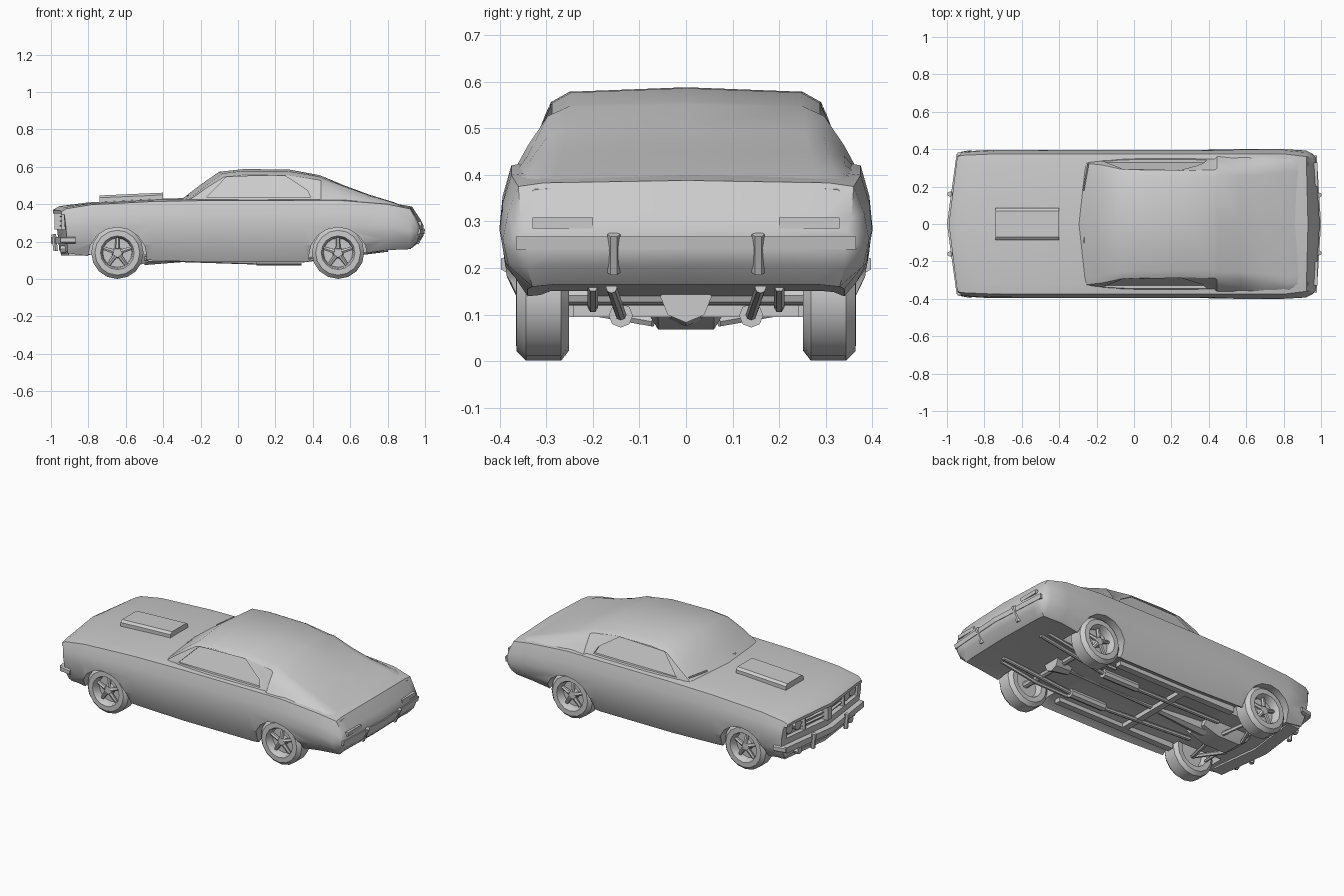
import bpy, bmesh, math
from mathutils import Vector

if "Cube" in bpy.data.objects:
    bpy.data.objects.remove(bpy.data.objects["Cube"])


def loft(name, rings, smooth=True):
    """Skin equal-sized closed rings and close both ends with fans."""
    bm = bmesh.new()
    vr = [[bm.verts.new(p) for p in r] for r in rings]
    n = len(vr[0])
    for a, b in zip(vr, vr[1:]):
        for i in range(n):
            j = (i + 1) % n
            bm.faces.new((a[i], a[j], b[j], b[i]))
    for r in (vr[0], vr[-1]):
        c = bm.verts.new((r[0].co + r[n // 2].co) / 2)
        for i in range(n):
            bm.faces.new((r[i], r[(i + 1) % n], c))
    bmesh.ops.recalc_face_normals(bm, faces=bm.faces)
    me = bpy.data.meshes.new(name)
    bm.to_mesh(me)
    bm.free()
    ob = bpy.data.objects.new(name, me)
    bpy.context.collection.objects.link(ob)
    if smooth:
        shade(ob)
    return ob


def activate(ob):
    bpy.ops.object.select_all(action='DESELECT')
    ob.select_set(True)
    bpy.context.view_layer.objects.active = ob


def shade(ob):
    activate(ob)
    bpy.ops.object.shade_smooth_by_angle(angle=math.radians(32))


def cut(ob, cutters):
    activate(ob)
    for c in cutters:
        m = ob.modifiers.new("cut", 'BOOLEAN')
        m.operation, m.solver, m.object = 'DIFFERENCE', 'EXACT', c
        bpy.ops.object.modifier_apply(modifier=m.name)
        bpy.data.objects.remove(c)
    shade(ob)


def section(x, half, sweep=0):
    """Mirror a half section (y, z) and sweep its x back toward the sides."""
    full = half + [(-y, z) for y, z in reversed(half[1:-1])]
    return [(x + sweep * abs(y) / 0.4, y, z) for y, z in full]


def vbar(name, x0, x1, z0, z1, ymax, sweep=0, lean=0):
    """Cross-car bar that follows the pointed nose or tail."""
    rings = []
    for y in (-ymax, 0, ymax):
        s = sweep * abs(y) / 0.4
        rings.append([(x0 + s + lean, y, z0), (x1 + s + lean, y, z0), (x1 + s, y, z1), (x0 + s, y, z1)])
    return loft(name, rings, False)


def box(name, x0, x1, y0, y1, z0, z1):
    return loft(name, [[(x, y0, z0), (x, y1, z0), (x, y1, z1), (x, y0, z1)] for x in (x0, x1)], False)


def rod(name, p, q, r, n=8, r2=None):
    p, q = Vector(p), Vector(q)
    rot = (q - p).to_track_quat('Z', 'Y')
    ang = [2 * math.pi * i / n for i in range(n)]
    return loft(name, [[c + rot @ Vector((k * math.cos(a), k * math.sin(a), 0)) for a in ang]
                       for c, k in ((p, r), (q, r2 or r))])


WHEELS = (-0.645, 0.535)

# Lower body: x, floor, sill z, sill y, widest z, y, shoulder z, y, centre z, sweep
stations = [
    (-0.99, .20, .19, .34, .28, .37, .36, .36, .37, .05),
    (-0.955, .15, .14, .34, .28, .387, .376, .367, .39, .04),
    (-0.80, .13, .12, .34, .29, .396, .398, .373, .41, .02),
    (-0.45, .13, .10, .34, .29, .396, .415, .375, .43, 0),
    (-0.15, .12, .09, .34, .29, .396, .42, .375, .435, 0),
    (0.35, .12, .09, .34, .29, .396, .42, .375, .44, 0),
    (0.55, .14, .12, .34, .29, .40, .42, .375, .44, 0),
    (0.80, .16, .155, .34, .28, .40, .40, .375, .41, 0),
    (0.93, .165, .16, .33, .26, .393, .375, .36, .388, -.01),
    (0.975, .205, .20, .34, .25, .375, .31, .355, .32, -.02),
    (0.993, .235, .235, .34, .255, .358, .28, .345, .285, -.025),
]
body = loft("body", [section(x, [
    (0, zf), (yb - .05, zf), (yb, zb), (ym - .012, zb * .55 + zm * .45), (ym, zm),
    ((ym + ys) / 2 + .006, (zm + zs) / 2), (ys, zs), (ys * .85, zs * .4 + zc * .6), (0, zc)], sw)
    for x, zf, zb, yb, zm, ym, zs, ys, zc, sw in stations], False)
cutters = [rod("well_cutter", (x, s * .21, .12), (x, s * .5, .12), .157, 16)
           for x in WHEELS for s in (-1, 1)]
# Grille opening, and the step between the grille and the bumper
cutters.append(vbar("grille_cutter", -1.1, -.935, .265, .350, .345, .04))
cutters.append(vbar("nose_cutter", -1.1, -.975, .10, .345, .5, .05, .025))
cut(body, cutters)

# Cabin: x, base y, roof edge y, roof z, sweep; widens behind the side windows
cabin_rows = [
    (-0.30, .33, .325, .428, .05), (-0.20, .345, .315, .505, .04), (-0.10, .355, .295, .574, .03),
    (0.03, .36, .29, .588, 0), (0.27, .36, .287, .586, 0), (0.43, .36, .288, .557, 0),
    (0.445, .374, .297, .552, 0), (0.57, .374, .297, .50, 0), (0.70, .37, .305, .452, 0),
    (0.83, .36, .32, .412, 0), (0.93, .34, .325, .372, 0),
]
rings = []
for x, yb, yr, zr, sw in cabin_rows:
    base = min(.40, zr - .02)
    d = (zr - base) * .17
    rings.append(section(x, [(0, base), (yb, base), ((yb + yr) / 2 + .004, (base + zr - d) / 2),
                             (yr, zr - d), (yr - .04, zr - d * .3), (0, zr)], sw))
cabin = loft("cabin", rings, False)

# Recessed side windows
outline = [(-.17, .435), (-.06, .548), (.25, .553), (.37, .475), (.39, .435)]
cut(cabin, [loft("window_cutter", [
    [(x, s * (.36 - (z - .40) * .44 - .016), z) for x, z in outline],
    [(x, s * .5, z) for x, z in outline]], False) for s in (-1, 1)])

# Hood scoop, wipers
loft("hood_scoop", [section(x, [(0, .41), (.086, .41), (.086, z - .012), (.07, z), (0, z)])
                    for x, z in ((-.74, .447), (-.40, .462))])
for y in (-.03, .25):
    rod("wiper", (-.27, y - .07, .443), (-.245, y + .07, .447), .005, 5)

# Grille bars, divider and headlights
for z in (.285, .31, .335):
    vbar("grille_bar", -.955, -.932, z - .003, z + .003, .20, .05)
box("grille_divider", -.98, -.93, -.018, .018, .265, .352)
for s in (-1, 1):
    for y in (.235, .305):
        x = -.94 + .05 * y / .4
        rod("headlight", (x + .02, s * y, .309), (x - .018, s * y, .309), .032, 10)
    box("grille_post", -.945, -.91, s * .185, s * .195, .265, .352)

# Front bumper, guards and valance
vbar("front_bumper", -1.0, -.94, .19, .225, .375, .055)
vbar("front_valance", -.96, -.88, .125, .19, .33, .05, .015)
for s in (-1, 1):
    rod("bumper_guard", (-.975, s * .16, .15), (-.985, s * .16, .24), .014, 6)
    rod("fog_light", (-.95, s * .25, .16), (-.92, s * .25, .16), .022, 8)
    loft("bumper_end", [[(x, s * y, .19), (x, s * (y + .012), .197), (x, s * (y + .012), .22), (x, s * y, .225)]
                        for x, y in ((-.945, .37), (-.87, .385))], False)

# Rear bumper, lights
vbar("rear_bumper", .965, 1.0, .24, .268, .365, -.025, -.004)
for s in (-1, 1):
    rod("rear_guard", (.955, s * .155, .19), (.990, s * .155, .272), .014, 6)
    box("tail_light", .955, .980, s * .20, s * .33, .285, .308)

# Wheels: revolved tyre with dished rim, hub and five spokes
profile = [(-.02, .075), (-.055, .087), (-.057, .118), (-.04, .14), (.035, .14), (.056, .12),
           (.057, .09), (.045, .083), (.008, .078), (.008, .03), (.035, .025)]
for x in WHEELS:
    for s in (-1, 1):
        yc = s * .308
        loft("wheel", [[(x + r * math.cos(a), yc + s * o, .141 + r * math.sin(a))
                        for a in (2 * math.pi * i / 16 for i in range(16))] for o, r in profile])
        for k in range(5):
            a = math.pi / 2 + k * math.tau / 5
            c, d = math.cos(a), math.sin(a)
            rod("spoke", (x + .02 * c, yc + s * .03, .141 + .02 * d),
                (x + .082 * c, yc + s * .02, .141 + .082 * d), .013, 6, .01)

# Underside: engine, driveline, axles, suspension, rails, exhaust
loft("engine_pan", [section(x, [(0, z), (.06, z), (.11, .15), (.11, .19), (0, .19)])
                    for x, z in ((-.76, .11), (-.70, .068), (-.55, .068), (-.45, .10))])
rod("gearbox", (-.50, 0, .125), (-.18, 0, .125), .05, 8, .025)
rod("drive_shaft", (-.2, 0, .12), (.5, 0, .135), .015)
rod("rear_axle", (.535, -.29, .141), (.535, .29, .141), .02)
rod("differential", (.47, 0, .138), (.59, 0, .138), .035, 8, .055)
for s in (-1, 1):
    for dx in (-.07, .07):
        rod("control_arm", (-.645 + dx, s * .07, .085), (-.645, s * .27, .12), .012, 6)
    rod("leaf_spring", (.30, s * .2, .115), (.535, s * .2, .12), .011, 6)
    rod("leaf_spring_rear", (.535, s * .2, .12), (.78, s * .2, .16), .011, 6)
    box("frame_rail", -.48, .33, s * .24, s * .28, .095, .13)
    rod("exhaust_pipe", (-.5, s * .12, .11), (.12, s * .14, .09), .013)
    rod("muffler", (.10, s * .14, .098), (.34, s * .14, .098), .026)
    rod("tail_pipe", (.34, s * .14, .10), (.80, s * .16, .158), .012)
rod("steering_link", (-.72, -.25, .11), (-.72, .25, .11), .009, 6)
box("cross_member", -.16, -.12, -.24, .24, .095, .13)
